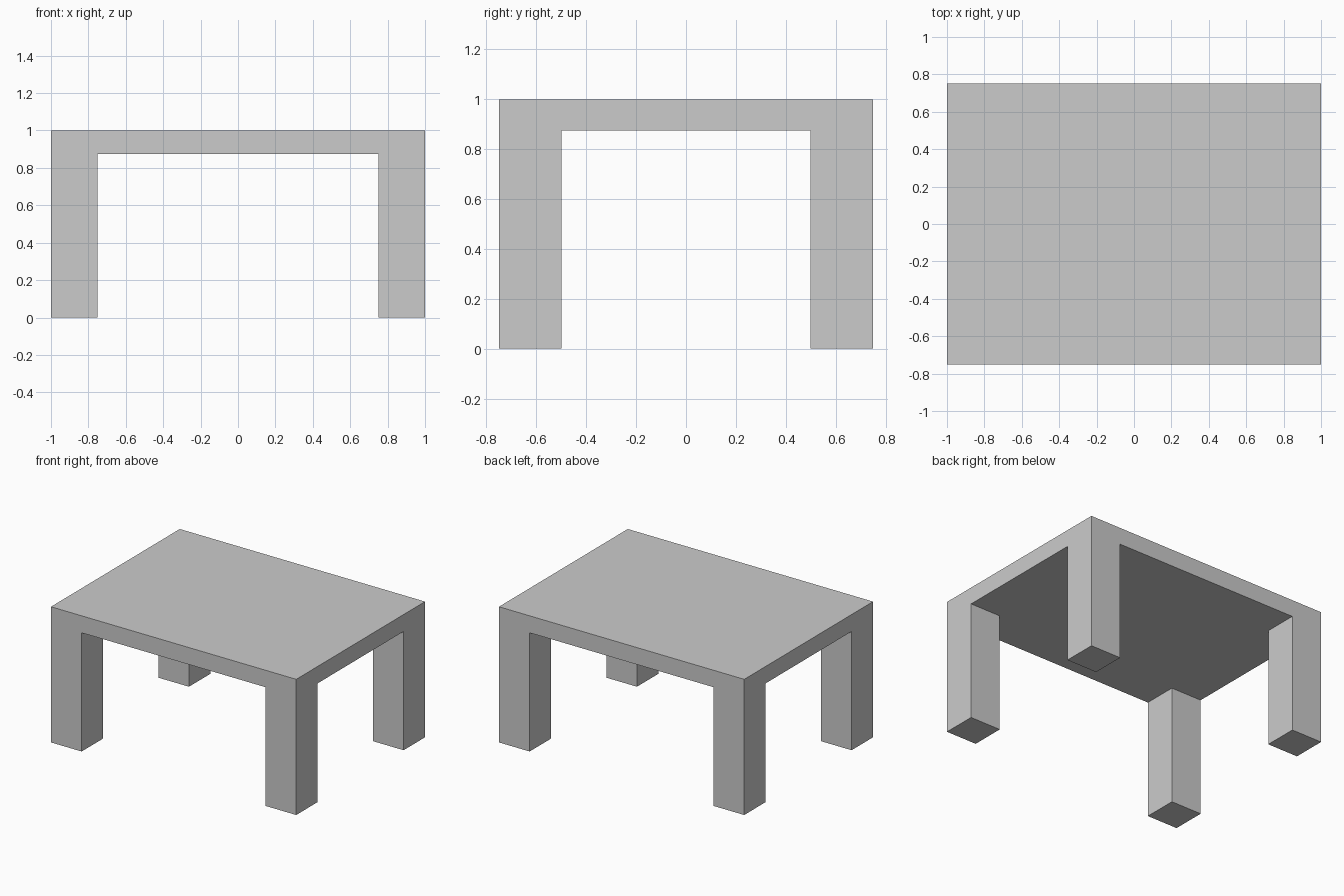
import bpy
import bmesh
from mathutils import Matrix, Vector

if "Cube" in bpy.data.objects:
    bpy.data.objects.remove(bpy.data.objects["Cube"])

LENGTH, DEPTH, HEIGHT = 2.0, 1.5, 1.0
TOP, LEG = 0.125, 0.25

bm = bmesh.new()

# Table top slab
bmesh.ops.create_cube(bm, size=1.0, matrix=Matrix.Translation((0, 0, HEIGHT - TOP / 2))
                      @ Matrix.Diagonal((LENGTH, DEPTH, TOP, 1)))

# Loop cuts that mark out the square leg footprints
for axis, size in ((Vector((1, 0, 0)), LENGTH), (Vector((0, 1, 0)), DEPTH)):
    for side in (-1, 1):
        bmesh.ops.bisect_plane(bm, geom=bm.verts[:] + bm.edges[:] + bm.faces[:],
                               plane_co=axis * side * (size / 2 - LEG), plane_no=axis)

# Four legs extruded down from the underside corners
bm.normal_update()
corners = []
for f in bm.faces:
    c = f.calc_center_median()
    if f.normal.z < -0.9 and abs(c.x) > LENGTH / 2 - LEG and abs(c.y) > DEPTH / 2 - LEG:
        corners.append(f)
legs = bmesh.ops.extrude_discrete_faces(bm, faces=corners)["faces"]
for v in {v for f in legs for v in f.verts}:
    v.co.z = 0.0

bmesh.ops.recalc_face_normals(bm, faces=bm.faces[:])
mesh = bpy.data.meshes.new("table")
bm.to_mesh(mesh)
bm.free()
bpy.context.collection.objects.link(bpy.data.objects.new("table", mesh))
